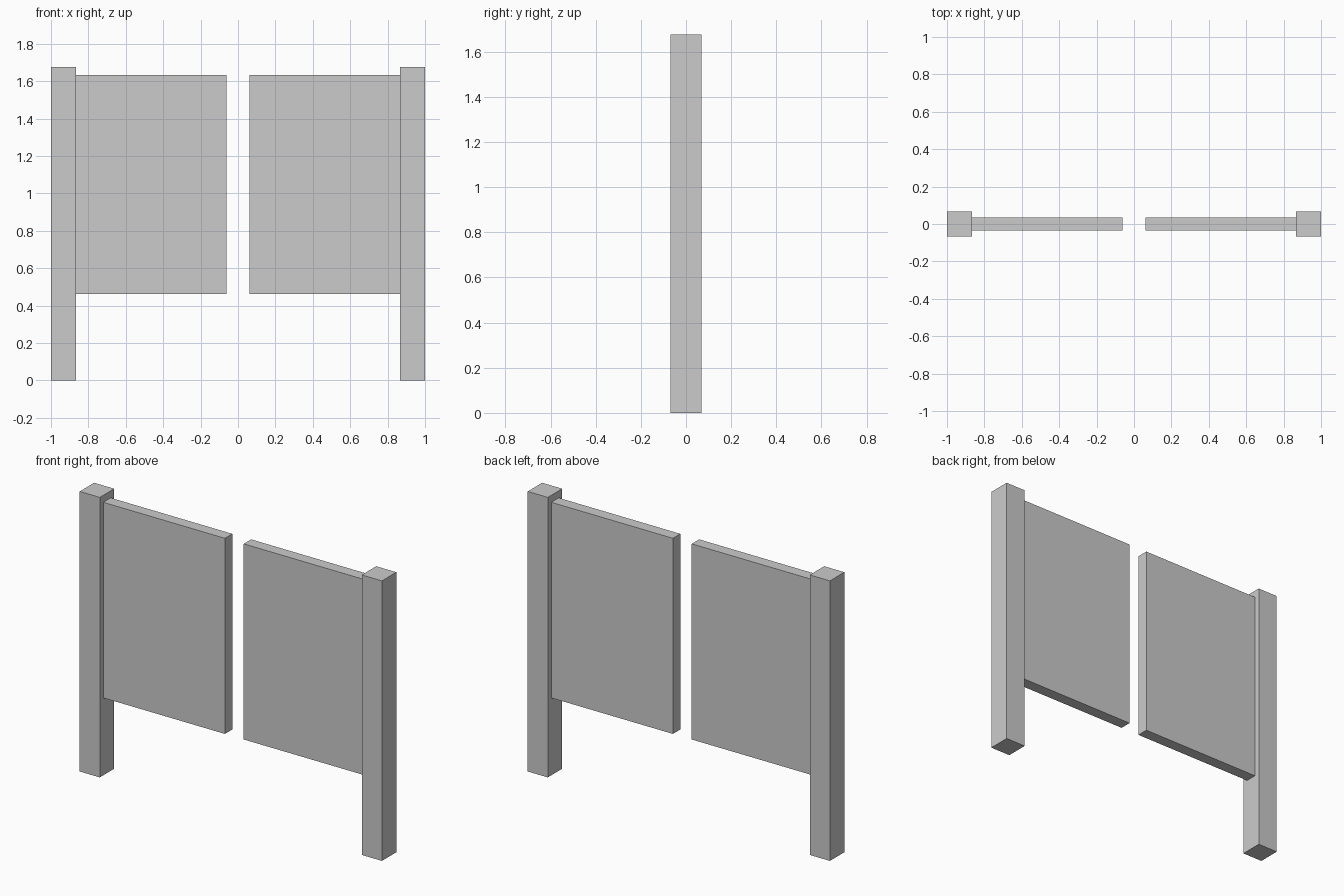
import bpy

if "Cube" in bpy.data.objects:
    bpy.data.objects.remove(bpy.data.objects["Cube"])


def box(name, x, y, z):
    """Axis-aligned box from (min, max) ranges."""
    bpy.ops.mesh.primitive_cube_add(
        size=1, location=[(a + b) / 2 for a, b in (x, y, z)])
    ob = bpy.context.object
    ob.name = name
    ob.scale = [b - a for a, b in (x, y, z)]
    bpy.ops.object.transform_apply(location=False, rotation=False, scale=True)
    return ob


POST_IN = 0.867   # inner face of each post
GAP = 0.062       # half the gap between the panels

for side, s in (("left", -1), ("right", 1)):
    # Square post standing on the ground
    box(f"{side}_post", sorted((s * POST_IN, s)), (-0.068, 0.068), (0, 1.675))
    # Raised gate panel fixed to the post
    box(f"{side}_panel", sorted((s * GAP, s * POST_IN)), (-0.035, 0.035), (0.463, 1.633))
